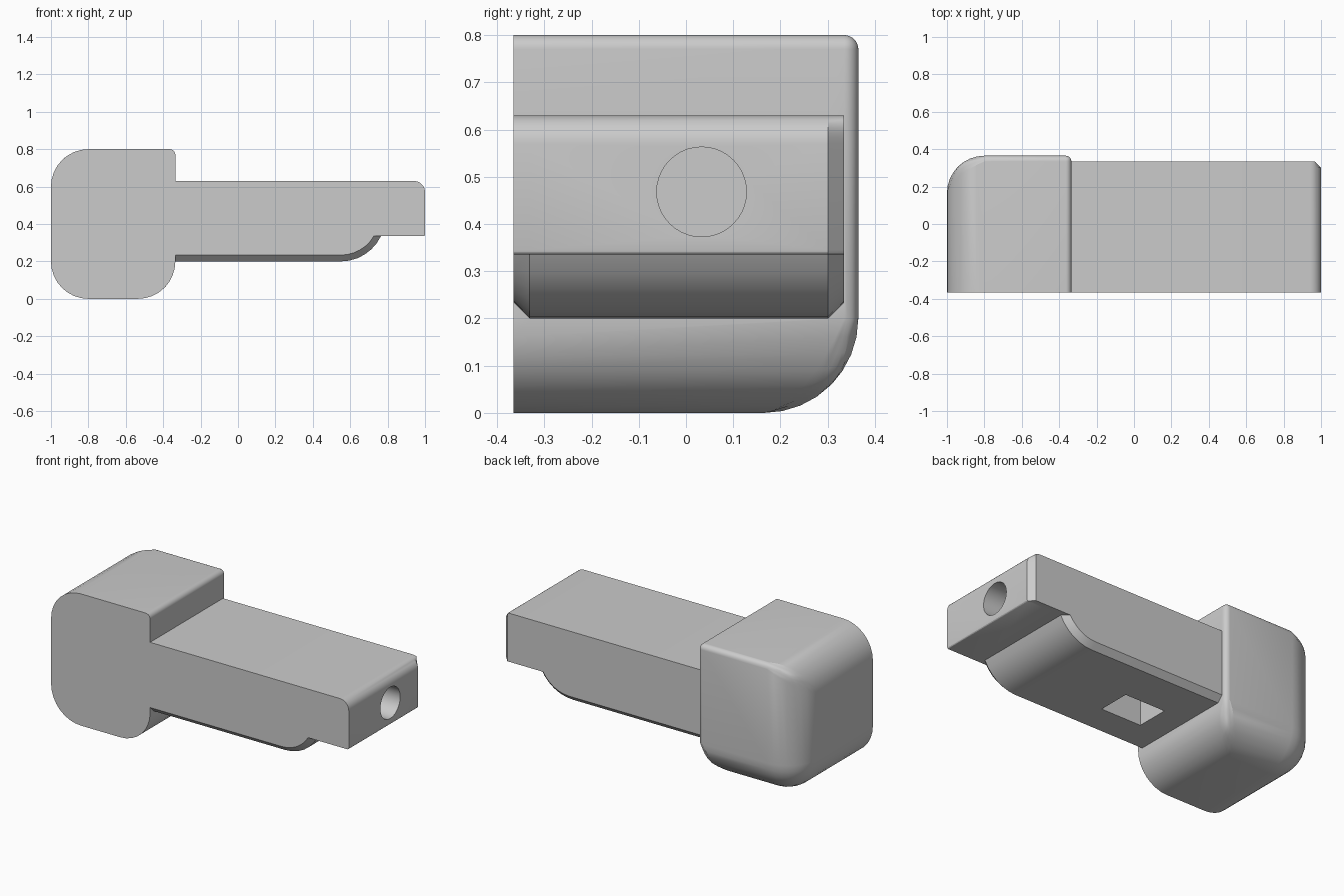
import bpy, bmesh
from math import radians, degrees, sin, cos, asin, pi

if "Cube" in bpy.data.objects:
    bpy.data.objects.remove(bpy.data.objects["Cube"])

FRONT, BACK, STEP = -0.365, 0.365, -0.335
CH = 0.034                      # chamfer size on the arm


def make_object(name, bm):
    bmesh.ops.recalc_face_normals(bm, faces=bm.faces)
    mesh = bpy.data.meshes.new(name)
    bm.to_mesh(mesh)
    bm.free()
    obj = bpy.data.objects.new(name, mesh)
    bpy.context.collection.objects.link(obj)
    return obj


def box(name, lo, hi):
    bm = bmesh.new()
    bmesh.ops.create_cube(bm, size=1)
    for v in bm.verts:
        v.co = [(a + b) / 2 + c * (b - a) for a, b, c in zip(lo, hi, v.co)]
    return make_object(name, bm)


def apply_modifier(obj, mod):
    bpy.context.view_layer.objects.active = obj
    bpy.ops.object.modifier_apply(modifier=mod.name)


def boolean(obj, other, operation):
    mod = obj.modifiers.new(operation, 'BOOLEAN')
    mod.operation, mod.object, mod.solver = operation, other, 'EXACT'
    apply_modifier(obj, mod)
    bpy.data.objects.remove(other)


def arc(cx, cz, r, a0, a1, n):
    return [(cx + r * cos(radians(a0 + (a1 - a0) * i / n)),
             cz + r * sin(radians(a0 + (a1 - a0) * i / n))) for i in range(n + 1)]


# Head block: flat front, large rounds at left and below, small ones elsewhere
head = box("latch_body", (-1, FRONT, 0), (STEP, BACK, 0.8))
weights = head.data.attributes.new("bevel_weight_edge", 'FLOAT', 'EDGE')
for e in head.data.edges:
    a, b = (head.data.vertices[i].co for i in e.vertices)
    m = (a + b) / 2
    left, right = m.x < -0.99, m.x > STEP - 0.01
    low, high = m.z < 0.01, m.z > 0.79
    if m.y < FRONT + 0.01:
        continue
    small = (right and high) or (m.y > BACK - 0.01 and (right or high))
    weights.data[e.index].value = 0.15 if small else 1.0
bevel = head.modifiers.new("rounds", 'BEVEL')
bevel.limit_method = 'WEIGHT'
bevel.width, bevel.segments = 0.2, 8
bevel.use_clamp_overlap = False
apply_modifier(head, bevel)


# Arm: one side profile lofted through four y stations
def arm_profile(inset, end):
    r, low, ledge = 0.238, 0.2, 0.335
    cz = low + r
    rr = r - inset
    stop = degrees(asin((ledge - cz) / rr))
    pts = [(-0.5, 0.63), (-0.5, low + inset)]
    pts += arc(0.55, cz, rr, -90, stop, 6)
    pts += arc(0.99, ledge + 0.01, 0.01, -90, 0, 3)
    pts += arc(0.94, 0.57, 0.06, 0, 90, 8)
    return [(min(x, end), z) for x, z in pts]


stations = [(FRONT, CH, 1), (FRONT + CH, 0, 1), (0.335 - CH, 0, 1), (0.335, CH, 1 - CH)]
bm = bmesh.new()
rings = [[bm.verts.new((x, y, z)) for x, z in arm_profile(inset, end)]
         for y, inset, end in stations]
for r0, r1 in zip(rings, rings[1:]):
    for i in range(len(r0)):
        bm.faces.new((r0[i - 1], r0[i], r1[i], r1[i - 1]))
bm.faces.new(rings[0])
bm.faces.new(rings[-1])
bmesh.ops.remove_doubles(bm, verts=bm.verts, dist=1e-5)
arm = make_object("arm", bm)
boolean(head, arm, 'UNION')

# Square pocket in the underside
boolean(head, box("pocket_cutter", (-0.17, -0.15, 0.1), (0.1, 0.05, 0.5)), 'DIFFERENCE')

# Round bore in the end face
bpy.ops.mesh.primitive_cylinder_add(vertices=40, radius=0.095, depth=0.8,
                                    location=(0.7, 0.033, 0.468), rotation=(0, pi / 2, 0))
boolean(head, bpy.context.object, 'DIFFERENCE')

bpy.ops.object.select_all(action='DESELECT')
head.select_set(True)
bpy.context.view_layer.objects.active = head
bpy.ops.object.shade_smooth_by_angle(angle=radians(25))
